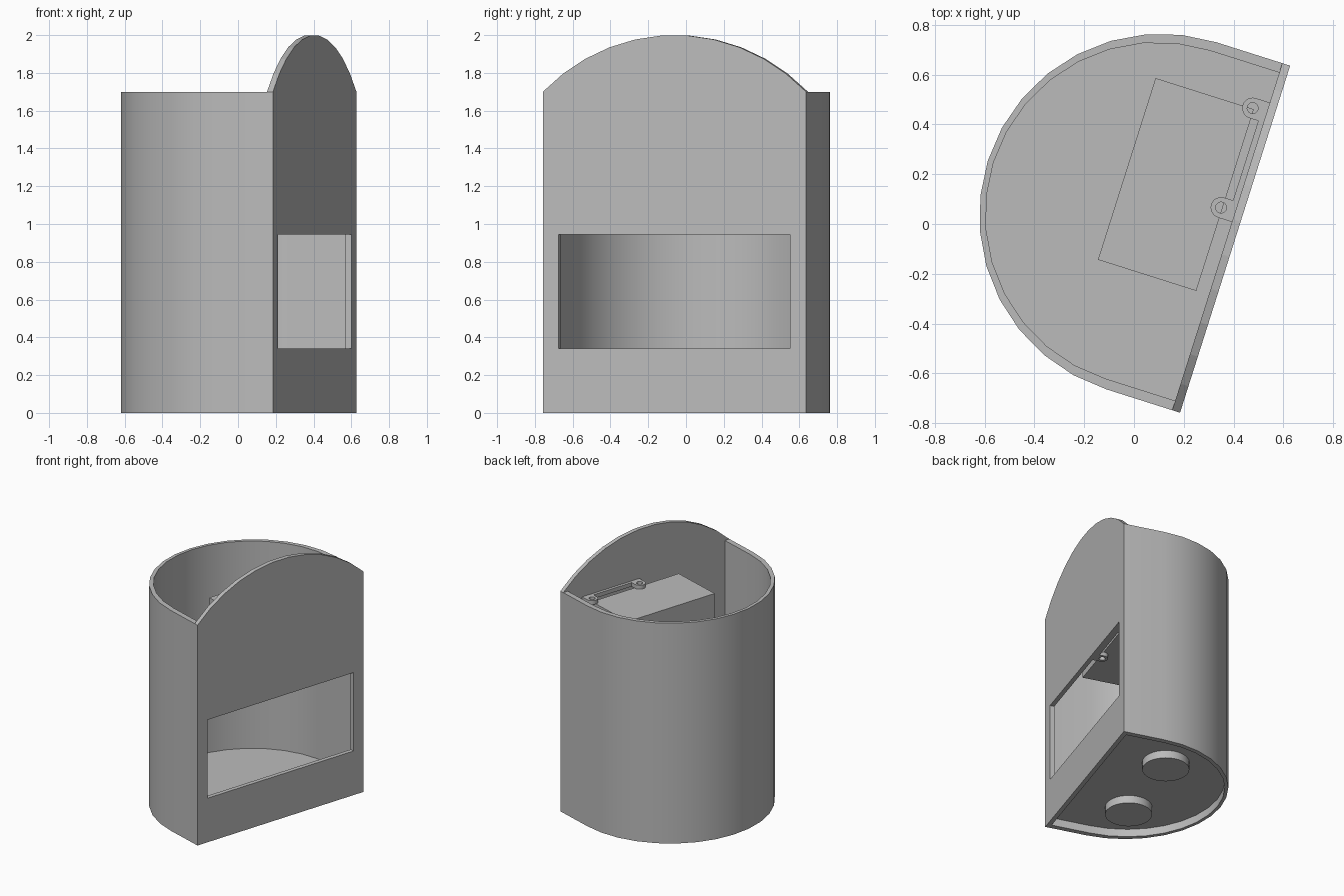
import bpy, bmesh
from math import sin, cos, asin, pi, radians
from mathutils import Matrix

cube = bpy.data.objects.get("Cube")
if cube:
    bpy.data.objects.remove(cube, do_unlink=True)

grey = bpy.data.materials.new("plain_grey")
grey.use_nodes = True
tone = (0.5, 0.5, 0.5, 1)
grey.diffuse_color = tone
grey.node_tree.nodes["Principled BSDF"].inputs["Base Color"].default_value = tone

# Working frame: x runs along the face plate, y goes inward from it
FRAME = Matrix.Translation((0.406, -0.061, 0)) @ Matrix.Rotation(radians(72.4), 4, 'Z')
UPRIGHT = Matrix(((1, 0, 0, 0), (0, 0, 1, 0), (0, 1, 0, 0), (0, 0, 0, 1)))
HALF, PLATE, RIM = 0.731, 0.033, 1.70


def prism(name, profile, low, high, turn=Matrix()):
    """Extrude a flat outline between two levels."""
    bm = bmesh.new()
    face = bm.faces.new([bm.verts.new((a, b, low)) for a, b in profile])
    top = bmesh.ops.extrude_face_region(bm, geom=[face])["geom"]
    bmesh.ops.translate(bm, vec=(0, 0, high - low),
                        verts=[v for v in top if isinstance(v, bmesh.types.BMVert)])
    bm.transform(FRAME @ turn)
    bmesh.ops.recalc_face_normals(bm, faces=bm.faces)
    mesh = bpy.data.meshes.new(name)
    bm.to_mesh(mesh)
    bm.free()
    mesh.materials.append(grey)
    obj = bpy.data.objects.new(name, mesh)
    bpy.context.collection.objects.link(obj)
    return obj


def rect(x0, x1, y0, y1):
    return [(x0, y0), (x1, y0), (x1, y1), (x0, y1)]


def arc(cx, cy, r, start, end, steps):
    return [(cx + r * cos(start + (end - start) * i / steps),
             cy + r * sin(start + (end - start) * i / steps)) for i in range(steps + 1)]


def select(obj):
    bpy.ops.object.select_all(action='DESELECT')
    obj.select_set(True)
    bpy.context.view_layer.objects.active = obj


def cut(obj, cutter):
    mod = obj.modifiers.new("cut", 'BOOLEAN')
    mod.operation, mod.solver, mod.object = 'DIFFERENCE', 'EXACT', cutter
    select(obj)
    bpy.ops.object.modifier_apply(modifier="cut")
    bpy.data.objects.remove(cutter, do_unlink=True)


def smooth(obj):
    select(obj)
    bpy.ops.object.shade_smooth_by_angle(angle=radians(30))


# Curved wall: a U-shaped band
outer = [(HALF, PLATE)] + arc(0, 0.311, HALF, 0, pi, 16) + [(-HALF, PLATE)]
inner = [(0.691, PLATE)] + arc(0, 0.327, 0.691, 0, pi, 16) + [(-0.691, PLATE)]
smooth(prism("curved_wall", outer + inner[::-1], 0, RIM))

# Arched face plate with a wide window
R = 1.04
half_angle = asin(HALF / R)
arch = arc(0, 2.0 - R, R, pi / 2 - half_angle, pi / 2 + half_angle, 11)
arch[0], arch[-1] = (HALF, RIM), (-HALF, RIM)
plate = prism("face_plate", [(-HALF, 0), (HALF, 0)] + arch, 0, PLATE, UPRIGHT)
cut(plate, prism("window_cutter", rect(-0.643, 0.643, 0.34, 0.945), -0.1, 0.1, UPRIGHT))

# Raised floor and two round feet under it
prism("floor", inner, 0.06, 0.10)
for side, label in ((1, "left"), (-1, "right")):
    smooth(prism("foot_" + label, arc(side * 0.345, 0.48, 0.167, 0, 2 * pi, 32)[:-1], 0, 0.06))

# Box held behind the plate
prism("inner_box", rect(-0.245, 0.52, 0.086, 0.50), 0.98, 1.59)

# Bracket strips and rounded lugs above and below the box
for level, label in ((0.95, "lower"), (1.59, "upper")):
    prism("bracket_strip_" + label, rect(0.146, 0.481, PLATE, 0.055), level, level + 0.03)
    for x, end in ((0.104, "near"), (0.523, "far")):
        outline = [(x + 0.042, PLATE)] + arc(x, 0.092, 0.042, 0, pi, 12) + [(x - 0.042, PLATE)]
        lug = prism(f"lug_{label}_{end}", outline, level, level + 0.03)
        cut(lug, prism("hole_cutter", arc(x, 0.092, 0.022, 0, 2 * pi, 16)[:-1],
                       level - 0.05, level + 0.1))
        smooth(lug)
